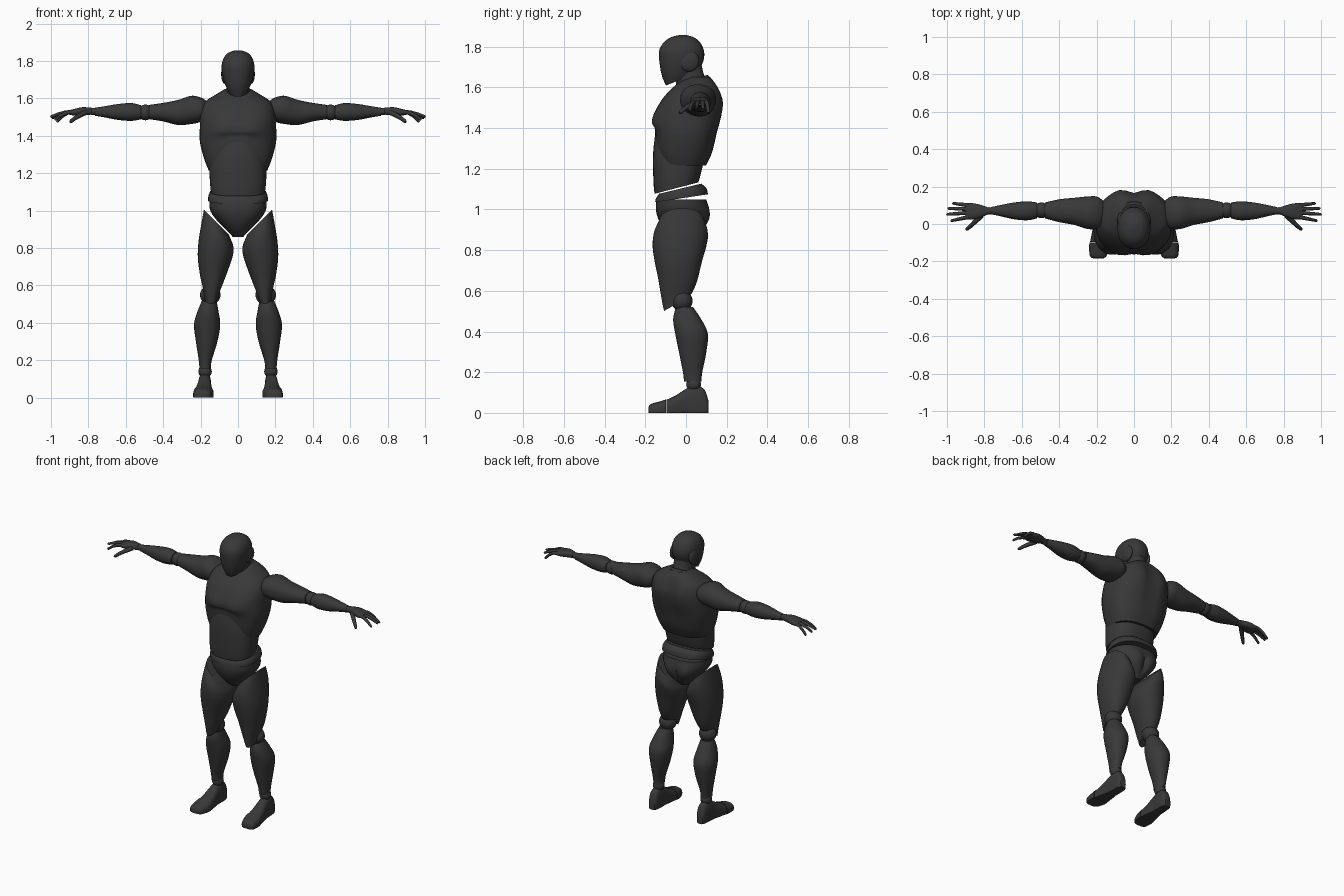
import bpy, bmesh, math
from mathutils import Vector

cube = bpy.data.objects.get("Cube")
if cube:
    bpy.data.objects.remove(cube, do_unlink=True)

SIDES, STEPS = 40, 6

grey = bpy.data.materials.new("dark grey plastic")
grey.use_nodes = True
COLOUR = (0.04, 0.04, 0.04, 1)
grey.diffuse_color = COLOUR
bsdf = grey.node_tree.nodes["Principled BSDF"]
bsdf.inputs["Base Color"].default_value = COLOUR
bsdf.inputs["Roughness"].default_value = 0.6


def finish(name, bm):
    """Turn a bmesh into a smooth shaded object."""
    bmesh.ops.recalc_face_normals(bm, faces=bm.faces)
    mesh = bpy.data.meshes.new(name)
    bm.to_mesh(mesh)
    bm.free()
    mesh.materials.append(grey)
    ob = bpy.data.objects.new(name, mesh)
    bpy.context.collection.objects.link(ob)
    bpy.ops.object.select_all(action="DESELECT")
    ob.select_set(True)
    bpy.context.view_layer.objects.active = ob
    bpy.ops.object.shade_smooth_by_angle(angle=math.radians(40))
    return ob


def skin(name, loops):
    """Bridge closed loops of points and cap both ends."""
    bm = bmesh.new()
    rows = [[bm.verts.new(p) for p in loop] for loop in loops]
    for r, q in zip(rows, rows[1:]):
        for i in range(len(r)):
            j = (i + 1) % len(r)
            bm.faces.new((r[i], r[j], q[j], q[i]))
    bm.faces.new(rows[0])
    bm.faces.new(rows[-1])
    return finish(name, bm)


def smooth_rings(rings):
    """Catmull-Rom interpolation of the ring parameters."""
    rings = [tuple(r) + (0,) * (7 - len(r)) for r in rings]
    padded = [rings[0]] + rings + [rings[-1]]
    out = []
    for p, q, r, s in zip(padded, padded[1:], padded[2:], padded[3:]):
        for k in range(STEPS):
            t = k / STEPS
            out.append([b + t * ((c - a) / 2 + t * (a - 2.5 * b + 2 * c - d / 2
                        + t * (1.5 * (b - c) + (d - a) / 2)))
                        for a, b, c, d in zip(p, q, r, s)])
    return out + [rings[-1]]


def loft(name, axis, rings, power=2.2, side=1, warp=None):
    """Rings are (position, a min, a max, b min, b max, tilt a, tilt b)."""
    loops = []
    for pos, a0, a1, b0, b1, ta, tb in smooth_rings(rings):
        loop = []
        for i in range(SIDES):
            ang = math.tau * i / SIDES
            c, s = math.cos(ang), math.sin(ang)
            da = math.copysign(abs(c) ** (2 / power), c) * (a1 - a0) / 2
            db = math.copysign(abs(s) ** (2 / power), s) * (b1 - b0) / 2
            a, b, t = (a0 + a1) / 2 + da, (b0 + b1) / 2 + db, pos + ta * da + tb * db
            v = Vector({"x": (t, a, b), "y": (a, t, b), "z": (a, b, t)}[axis])
            if warp:
                warp(v)
            v.x *= side
            loop.append(v)
        loops.append(loop)
    return skin(name, loops)


def centred(rings):
    """Shorthand rings with one half width, symmetric in x."""
    return [(z, -w, w, *rest) for z, w, *rest in rings]


def ball(name, centre, radii, side=1):
    bm = bmesh.new()
    bmesh.ops.create_uvsphere(bm, u_segments=24, v_segments=16, radius=1)
    for v in bm.verts:
        v.co = Vector(centre) + Vector(a * b for a, b in zip(v.co, radii))
        v.co.x *= side
    return finish(name, bm)


def finger(name, points, radius, side):
    """Jointed tapering tube through the points, with a rounded tip."""
    pts = [Vector(p) for p in points]
    pts.append(pts[-1] + (pts[-1] - pts[-2]).normalized() * radius * 0.5)
    loops = []
    for i, p in enumerate(pts):
        d = (pts[min(i + 1, len(pts) - 1)] - pts[max(i - 1, 0)]).normalized()
        q = d.to_track_quat("Z", "Y")
        r = radius * (0.4 if i == len(pts) - 1 else 1 - 0.12 * i)
        loop = [p + q @ Vector((r * math.cos(k * math.tau / 12), r * math.sin(k * math.tau / 12), 0))
                for k in range(12)]
        loops.append([Vector((v.x * side, v.y, v.z)) for v in loop])
    return skin(name, loops)


def bump(x, z, cx, cz, sx, sz):
    return math.exp(-((abs(x) - cx) / sx) ** 2 - ((z - cz) / sz) ** 2)


# Chest shell: pectorals, shoulder blades, spine groove, arched lower rim
def chest_shape(v):
    front = max(0, -v.y / 0.15)
    if v.y < 0:
        v.y -= 0.022 * min(1, front) * bump(v.x, v.z, 0.085, 1.44, 0.08, 0.06)
    else:
        v.y += 0.016 * bump(v.x, v.z, 0.08, 1.54, 0.05, 0.09)
        v.y -= 0.012 * bump(v.x, v.z, 0, 1.42, 0.03, 0.15)
    if v.z < 1.42:
        lift = 0.14 * min(1, front ** 2) * max(0, 1 - (v.x / 0.17) ** 2)
        v.z += lift * (1.42 - v.z) / 0.2


loft("chest", "z", centred([
    (1.215, .157, -.148, .10), (1.28, .182, -.152, .13), (1.37, .204, -.152, .152),
    (1.45, .204, -.15, .17), (1.52, .2, -.13, .172), (1.58, .177, -.085, .158),
    (1.62, .12, -.04, .142), (1.65, .07, 0, .12)]), 2.5, warp=chest_shape)

# Abdomen, belt and pelvis
loft("abdomen", "z", centred([
    (1.105, .145, -.155, .06, 0, .26), (1.15, .15, -.16, .07, 0, .12),
    (1.23, .152, -.162, .085), (1.3, .142, -.16, .09), (1.38, .12, -.15, .08)]), 2.5)


def buttock_shape(v):
    if v.y > 0:
        v.y += 0.015 * bump(v.x, v.z, 0.06, 0.96, 0.05, 0.06)
        v.y -= 0.015 * bump(v.x, v.z, 0, 0.94, 0.02, 0.07)


loft("belt", "z", centred([
    (1.055, .16, -.152, .108, 0, .15), (1.08, .158, -.147, .1, 0, .2),
    (1.102, .148, -.132, .075, 0, .24)]), 2.4)
loft("pelvis", "z", centred([
    (.86, .028, -.06, .05), (.9, .066, -.105, .085), (.95, .115, -.135, .105),
    (1, .148, -.148, .11), (1.05, .153, -.145, .1)]), 2.3, warp=buttock_shape)

# Neck and head
loft("neck_base", "z", centred([
    (1.598, .083, -.055, .128, 0, .35), (1.62, .08, -.055, .118, 0, .35),
    (1.634, .073, -.05, .105, 0, .35)]))
loft("neck", "z", centred([
    (1.61, .07, -.045, .1, 0, .35), (1.65, .063, -.05, .085, 0, .35),
    (1.7, .06, -.06, .075, 0, .3)]))
loft("head", "z", centred([
    (1.64, .05, -.098, .055, 0, .4), (1.68, .07, -.118, .075, 0, .25),
    (1.73, .084, -.13, .088, 0, .1), (1.78, .087, -.132, .088),
    (1.82, .074, -.11, .07), (1.845, .05, -.077, .04), (1.857, .016, -.035, .004)]))


def floor_shape(v):
    v.z = max(v.z, 0)


for side, word in ((1, "left"), (-1, "right")):
    ball(word + "_ear_disc", (.07, .015, 1.73), (.02, .05, .052), side)

    # Leg
    loft(word + "_thigh", "z", [
        (.94, .05, .182, -.13, .09, 1), (.88, .03, .195, -.158, .108, .65),
        (.82, .024, .21, -.164, .1, .25), (.75, .03, .215, -.155, .08),
        (.65, .065, .202, -.135, .055), (.58, .093, .186, -.12, .035, 0, .25),
        (.535, .112, .178, -.108, .015, 0, .55)], 2.2, side)
    ball(word + "_knee", (.148, -.02, .55), (.055, .052, .052), side)
    loft(word + "_calf", "z", [
        (.52, .115, .192, -.05, .035), (.46, .104, .217, -.063, .075),
        (.39, .095, .235, -.053, .107), (.3, .11, .225, -.035, .1),
        (.2, .14, .21, -.015, .08), (.155, .145, .206, -.01, .075)], 2.1, side)
    ball(word + "_ankle", (.176, .038, .14), (.036, .036, .036), side)
    loft(word + "_toes", "y", [
        (-.185, .165, .215, -.005, .028), (-.172, .148, .235, -.02, .044),
        (-.13, .132, .24, -.03, .056), (-.098, .13, .238, -.03, .066)], 2.6, side, floor_shape)
    loft(word + "_foot", "y", [
        (-.097, .133, .235, -.03, .064), (-.05, .137, .226, -.03, .086),
        (0, .143, .216, -.03, .118), (.045, .143, .212, -.03, .134),
        (.09, .147, .208, -.03, .115), (.11, .158, .198, -.01, .06)], 2.6, side, floor_shape)

    # Arm
    loft(word + "_upper_arm", "x", [
        (.165, 0, .125, 1.5, 1.585), (.2, -.026, .147, 1.475, 1.605),
        (.25, -.026, .147, 1.463, 1.614), (.32, -.005, .14, 1.458, 1.592),
        (.4, .01, .132, 1.477, 1.576), (.475, .03, .115, 1.489, 1.565)], 2.2, side)
    ball(word + "_elbow", (.495, .073, 1.525), (.042, .042, .042), side)
    loft(word + "_forearm", "x", [
        (.518, .03, .115, 1.488, 1.563), (.57, .02, .121, 1.48, 1.575),
        (.64, .025, .115, 1.485, 1.57), (.72, .043, .1, 1.5, 1.557),
        (.765, .052, .09, 1.507, 1.55)], 2.2, side)
    ball(word + "_wrist", (.775, .07, 1.53), (.022, .02, .02), side)

    # Hand: palm, four spread fingers and a drooping thumb
    loft(word + "_palm", "x", [
        (.782, .05, .09, 1.513, 1.55), (.83, .032, .105, 1.51, 1.553),
        (.87, .024, .112, 1.508, 1.545), (.9, .028, .11, 1.512, 1.537)], 2.6, side)
    for label, y0, y1, tip, drop in (("index", .037, .018, .975, .04), ("middle", .06, .052, .997, .025),
                                     ("ring", .08, .083, .99, .032), ("little", .1, .11, .965, .05)):
        path = [(.885 + (tip - .885) * t, y0 + (y1 - y0) * t, 1.528 - drop * t * t)
                for t in (0, .35, .7, 1)]
        finger(f"{word}_{label}_finger", path, .0115, side)
    finger(word + "_thumb", [(.815, .045, 1.525), (.85, .012, 1.507), (.875, -.012, 1.492),
                             (.893, -.027, 1.477)], .0145, side)
